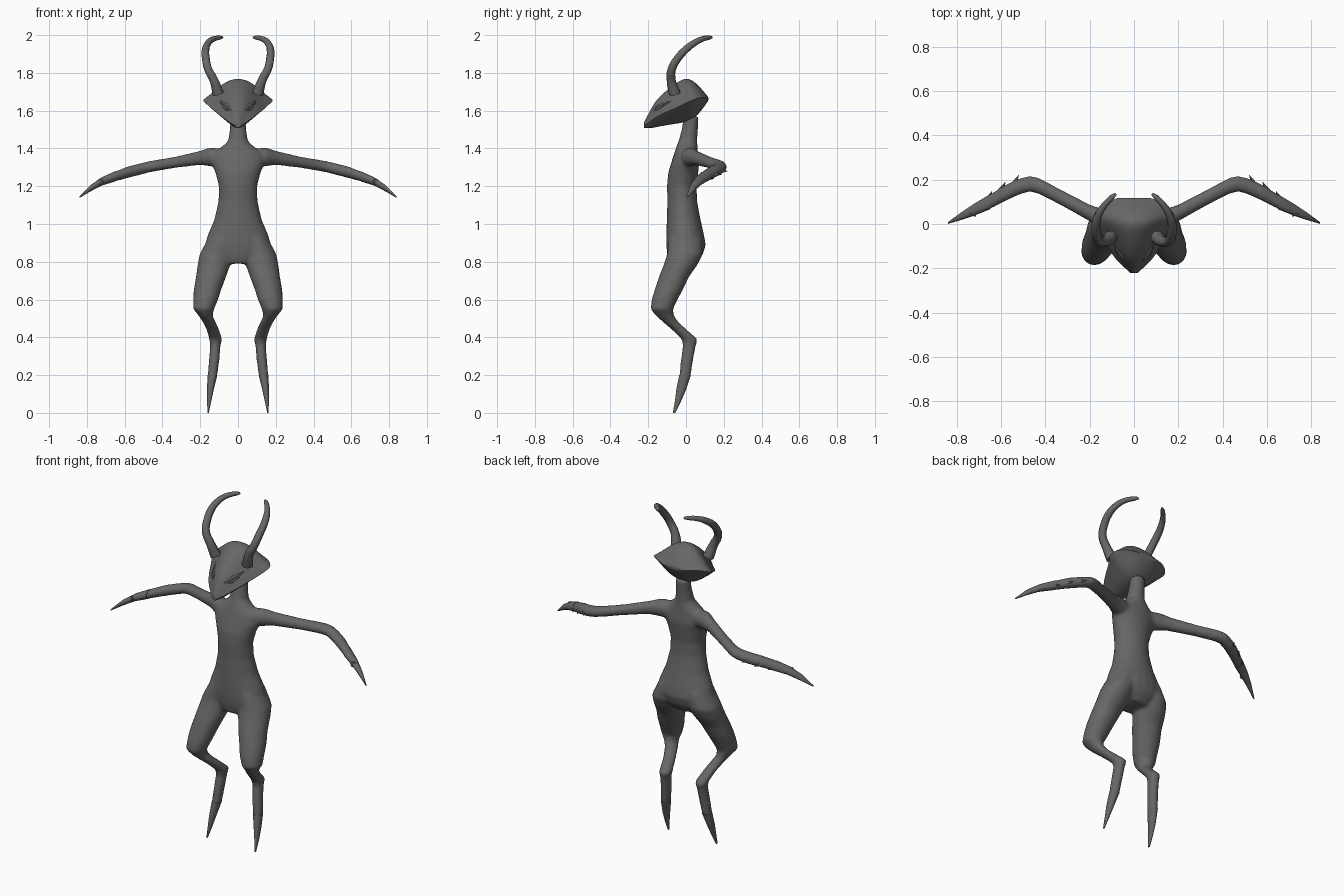
import bpy, bmesh, math
from mathutils import Vector
from mathutils.bvhtree import BVHTree

cube = bpy.data.objects.get("Cube")
if cube:
    bpy.data.objects.remove(cube, do_unlink=True)

skin = bpy.data.materials.new("dark_grey")
skin.use_nodes = True
skin.diffuse_color = (0.135, 0.135, 0.135, 1)
bsdf = next(n for n in skin.node_tree.nodes if n.type == 'BSDF_PRINCIPLED')
bsdf.inputs["Base Color"].default_value = skin.diffuse_color
bsdf.inputs["Roughness"].default_value = 0.7

SIDES = (("left", 1), ("right", -1))


def finish(name, bm, angle=60):
    bmesh.ops.recalc_face_normals(bm, faces=bm.faces[:])
    mesh = bpy.data.meshes.new(name)
    bm.to_mesh(mesh)
    bm.free()
    mesh.materials.append(skin)
    ob = bpy.data.objects.new(name, mesh)
    bpy.context.collection.objects.link(ob)
    select(ob)
    bpy.ops.object.shade_smooth_by_angle(angle=math.radians(angle))
    return ob


def select(ob):
    bpy.ops.object.select_all(action='DESELECT')
    ob.select_set(True)
    bpy.context.view_layer.objects.active = ob


def bridge(bm, loops):
    """Skin a list of vertex rings and cap both ends."""
    n = len(loops[0])
    for a, b in zip(loops, loops[1:]):
        for i in range(n):
            j = (i + 1) % n
            bm.faces.new((a[i], a[j], b[j], b[i]))
    bm.faces.new(loops[0])
    bm.faces.new(loops[-1])


def loft(bm, rings, axis='z', side=1, n=20):
    """Elliptical slices: (position on axis, centre u, centre v, radius u, radius v)."""
    loops = []
    for t, cu, cv, ru, rv in rings:
        loop = []
        for i in range(n):
            a = 2 * math.pi * i / n
            u, v = cu + ru * math.cos(a), cv + rv * math.sin(a)
            p = (u * side, v, t) if axis == 'z' else (t * side, u, v)
            loop.append(bm.verts.new(p))
        loops.append(loop)
    bridge(bm, loops)


def tube(name, points, radii):
    """Smooth tapering tube through a few points."""
    cu = bpy.data.curves.new(name, 'CURVE')
    cu.dimensions = '3D'
    cu.bevel_depth = 1
    cu.bevel_resolution = 3
    cu.resolution_u = 6
    cu.use_fill_caps = True
    sp = cu.splines.new('BEZIER')
    sp.bezier_points.add(len(points) - 1)
    for bp, p, r in zip(sp.bezier_points, points, radii):
        bp.co = p
        bp.radius = r
        bp.handle_left_type = bp.handle_right_type = 'AUTO'
    cu.materials.append(skin)
    ob = bpy.data.objects.new(name, cu)
    bpy.context.collection.objects.link(ob)
    select(ob)
    bpy.ops.object.convert(target='MESH')


# Body slices: torso by height, leg by height, arm by distance from the middle
torso = [(1.57, 0, .028, .04, .04), (1.50, 0, .02, .044, .043),
         (1.44, 0, .01, .052, .05), (1.41, 0, .005, .085, .056),
         (1.37, 0, 0, .135, .064), (1.32, 0, -.005, .14, .075),
         (1.27, 0, -.015, .12, .08), (1.2, 0, -.022, .102, .079),
         (1.12, 0, -.02, .104, .079), (1.02, 0, -.012, .127, .09),
         (.945, 0, -.005, .16, .1), (.89, 0, 0, .175, .105),
         (.84, 0, -.005, .165, .095), (.79, 0, -.018, .09, .07)]
leg = [(.93, .085, -.003, .07, .088), (.84, .116, -.006, .088, .095),
       (.785, .127, -.028, .087, .09), (.72, .143, -.064, .08, .08),
       (.65, .162, -.092, .073, .075), (.6, .171, -.113, .066, .069),
       (.55, .182, -.128, .056, .06), (.515, .172, -.112, .037, .049),
       (.48, .152, -.08, .035, .041), (.44, .133, -.035, .034, .04),
       (.39, .118, .02, .035, .043), (.357, .12, .018, .028, .035),
       (.28, .126, .005, .028, .033), (.2, .135, -.005, .026, .031),
       (.125, .146, -.025, .018, .026), (.06, .153, -.043, .011, .016),
       (0, .158, -.063, .003, .007)]
arm = [(.08, .01, 1.35, .045, .05), (.15, .025, 1.355, .046, .05),
       (.20, .05, 1.35, .038, .038), (.33, .12, 1.327, .036, .03),
       (.43, .172, 1.31, .037, .03), (.47, .182, 1.303, .036, .03),
       (.52, .168, 1.29, .037, .031), (.58, .14, 1.275, .038, .031),
       (.65, .10, 1.252, .034, .027), (.72, .065, 1.226, .027, .022),
       (.78, .035, 1.19, .017, .017), (.838, .005, 1.143, .004, .004)]

# Torso, legs and arms fused into one soft skin
bm = bmesh.new()
loft(bm, torso)
for _, s in SIDES:
    loft(bm, leg[:-1], 'z', s)
    loft(bm, arm[:-1], 'x', s)
body = finish("body", bm)
rm = body.modifiers.new("fuse", 'REMESH')
rm.mode = 'VOXEL'
rm.voxel_size = 0.009
rm.use_smooth_shade = True
sm = body.modifiers.new("soften", 'SMOOTH')
sm.factor = 0.5
sm.iterations = 9

# Pointed feet and hands, and the spines behind each forearm
for label, s in SIDES:
    bm = bmesh.new()
    loft(bm, leg[-4:], 'z', s)
    finish("foot_" + label, bm)
    bm = bmesh.new()
    loft(bm, arm[-4:], 'x', s)
    finish("hand_" + label, bm)
    bm = bmesh.new()
    for x, y, z in ((.52, .22, 1.28), (.58, .19, 1.262), (.64, .148, 1.24), (.70, .095, 1.222)):
        tip = Vector((x * s, y, z))
        base = Vector(((x + .03) * s, y - .055, z + .002))
        d = tip - base
        rot = d.to_track_quat('Z', 'Y').to_matrix().to_4x4()
        rot.translation = (tip + base) / 2
        bmesh.ops.create_cone(bm, cap_ends=True, segments=8, radius1=.017,
                              radius2=.001, depth=d.length, matrix=rot)
    finish("forearm_spines_" + label, bm)

# Head: sections from snout to back rim (y, top, half width, widest height, bottom)
sections = [(-.222, 1.54, .016, 1.522, 1.508), (-.19, 1.603, .05, 1.54, 1.504),
            (-.16, 1.662, .085, 1.567, 1.51), (-.09, 1.725, .128, 1.60, 1.522),
            (-.04, 1.762, .15, 1.618, 1.528), (0, 1.782, .175, 1.642, 1.535),
            (.04, 1.765, .196, 1.658, 1.55), (.085, 1.715, .145, 1.675, 1.60),
            (.118, 1.672, .075, 1.666, 1.652)]
bm = bmesh.new()
loops = []
for y, top, w, mid, low in sections:
    up, down = top - mid, mid - low
    half = [(.4 * w, top - .17 * up), (.7 * w, top - .6 * up), (w, mid),
            (.76 * w, mid - .32 * down), (.4 * w, mid - .85 * down)]
    ring = [(0, top)] + half + [(0, low)] + [(-x, z) for x, z in reversed(half)]
    loops.append([bm.verts.new((x, y, z)) for x, z in ring])
bridge(bm, loops)
# Keep the cheek rim crisp when subdivided
crease = bm.edges.layers.float.new("crease_edge")
for a, b in zip(loops, loops[1:]):
    for i in (3, 9):
        bm.edges.get((a[i], b[i]))[crease] = 0.8
for end in (loops[0], loops[-1]):
    for i in range(12):
        bm.edges.get((end[i], end[(i + 1) % 12]))[crease] = 0.7
head_tree = BVHTree.FromBMesh(bm)
head = finish("head", bm)
sub = head.modifiers.new("round", 'SUBSURF')
sub.levels = sub.render_levels = 2


def on_face(x, z, s):
    hit = head_tree.ray_cast(Vector((x, -1, z)), Vector((0, 1, 0)))[0]
    return (x * s, hit.y + .004, z)


# Slanted eyes with brows, and curved horns
horn = [(.105, -.06, 1.69), (.127, -.078, 1.76), (.158, -.075, 1.82),
        (.17, -.045, 1.875), (.172, -.005, 1.92), (.162, .035, 1.952),
        (.138, .078, 1.976), (.098, .122, 1.987), (.082, .137, 1.988)]
for label, s in SIDES:
    tube("brow_" + label, [on_face(x, z, s) for x, z in ((.03, 1.604), (.06, 1.628), (.095, 1.652))],
         (.003, .008, .003))
    tube("lower_eyelid_" + label, [on_face(x, z, s) for x, z in ((.032, 1.6), (.066, 1.609), (.093, 1.646))],
         (.003, .005, .002))
    tube("horn_" + label, [(x * s, y, z) for x, y, z in horn],
         (.031, .024, .022, .021, .02, .018, .015, .012, .006))
